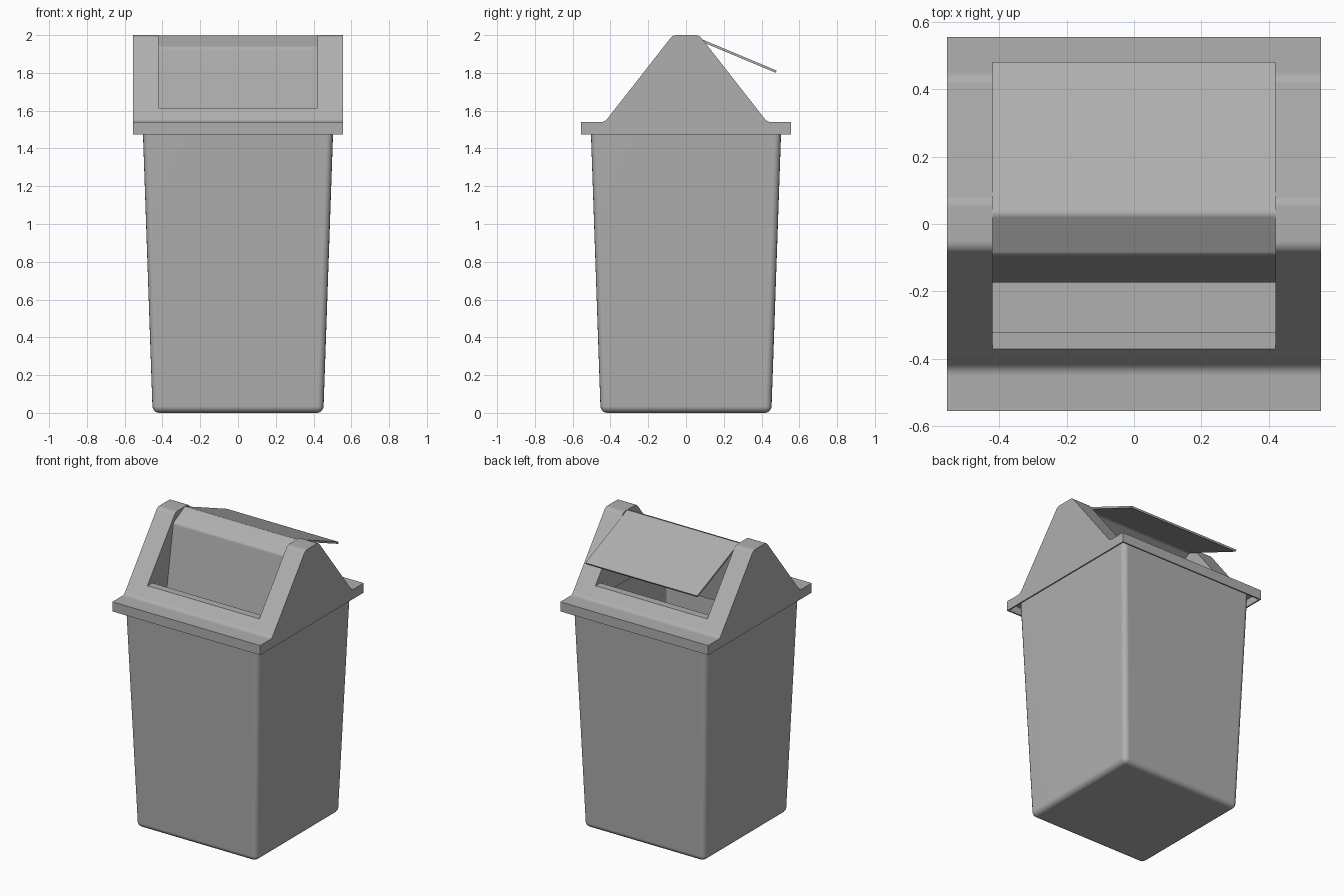
import bpy, bmesh, math
from mathutils import Vector

if "Cube" in bpy.data.objects:
    bpy.data.objects.remove(bpy.data.objects["Cube"])

grey = bpy.data.materials.new("mid_grey")
grey.diffuse_color = (0.43, 0.43, 0.43, 1)
grey.use_nodes = True
grey.node_tree.nodes["Principled BSDF"].inputs["Base Color"].default_value = grey.diffuse_color


def finish(name, bm):
    bmesh.ops.recalc_face_normals(bm, faces=bm.faces)
    me = bpy.data.meshes.new(name)
    bm.to_mesh(me)
    bm.free()
    me.materials.append(grey)
    ob = bpy.data.objects.new(name, me)
    bpy.context.collection.objects.link(ob)
    return ob


def extrude_x(name, profile, half):
    """Extrude a closed (y, z) profile symmetrically along x."""
    bm = bmesh.new()
    face = bm.faces.new([bm.verts.new((-half, y, z)) for y, z in profile])
    ext = bmesh.ops.extrude_face_region(bm, geom=[face])["geom"]
    bmesh.ops.translate(bm, vec=(2 * half, 0, 0),
                        verts=[v for v in ext if isinstance(v, bmesh.types.BMVert)])
    return finish(name, bm)


def soften(profile, indices, width):
    """Replace chosen profile corners by short rounded bends."""
    out = []
    n = len(profile)
    for i, p in enumerate(profile):
        p = Vector(p)
        if i not in indices:
            out.append(p)
            continue
        a = p + (Vector(profile[i - 1]) - p).normalized() * width
        b = p + (Vector(profile[(i + 1) % n]) - p).normalized() * width
        for t in (0, 0.33, 0.67, 1):
            out.append(a * (1 - t) ** 2 + p * 2 * t * (1 - t) + b * t * t)
    return out


def mirrored(half):
    return half + [(-y, z) for y, z in reversed(half)]


def activate(ob):
    bpy.ops.object.select_all(action='DESELECT')
    ob.select_set(True)
    bpy.context.view_layer.objects.active = ob


def apply_all(ob):
    activate(ob)
    for m in list(ob.modifiers):
        bpy.ops.object.modifier_apply(modifier=m.name)


def smooth(ob, angle=35):
    activate(ob)
    bpy.ops.object.shade_smooth_by_angle(angle=math.radians(angle))
    wn = ob.modifiers.new("flat_panels", 'WEIGHTED_NORMAL')
    wn.keep_sharp = True
    apply_all(ob)


# Tapered, open-topped bin body with rounded corners
TOP = 1.53
bm = bmesh.new()
bmesh.ops.create_cube(bm, size=2)
for v in bm.verts:
    top = v.co.z > 0
    h = 0.505 if top else 0.452
    v.co = (math.copysign(h, v.co.x), math.copysign(h, v.co.y), TOP if top else 0)
bmesh.ops.delete(bm, geom=[f for f in bm.faces if f.calc_center_median().z > 1.4],
                 context='FACES_ONLY')
bmesh.ops.bevel(bm, geom=[e for e in bm.edges if not e.is_boundary],
                offset=0.035, segments=4, profile=0.5, affect='EDGES')
bin_body = finish("bin_body", bm)
wall = bin_body.modifiers.new("wall", 'SOLIDIFY')
wall.thickness = 0.02
wall.offset = -1
apply_all(bin_body)
smooth(bin_body)

# Gabled lid with a square rim and softly rounded folds
gable = mirrored([(0.555, 1.475), (0.555, 1.54), (0.43, 1.54), (0.07, 2.0)])
lid = extrude_x("lid", soften(gable, (2, 3, 4, 5), 0.02), 0.555)

# Cutters: opening across both slopes with its chute, and the hollow under the rim
chute = mirrored([(0.32, 1.4), (0.32, 1.615), (0.7, 1.615), (0.7, 2.2)])
hollow = mirrored([(0.545, 1.3), (0.545, 1.525)])
for name, profile, half in (("hollow_cutter", hollow, 0.545), ("opening_cutter", chute, 0.42)):
    cutter = extrude_x(name, profile, half)
    cutter.hide_render = True
    cut = lid.modifiers.new(name, 'BOOLEAN')
    cut.operation = 'DIFFERENCE'
    cut.solver = 'EXACT'
    cut.object = cutter
    apply_all(lid)
    bpy.data.objects.remove(cutter, do_unlink=True)
smooth(lid)

# Swing flap: thin folded sheet, tipped open toward the back
sheet = [(-0.174, 1.453), (-0.093, 1.936), (0.03, 2.001), (0.48, 1.812),
         (0.474, 1.801), (0.03, 1.987), (-0.082, 1.927), (-0.162, 1.451)]
swing_flap = extrude_x("swing_flap", soften(sheet, (1, 2, 5, 6), 0.012), 0.42)
smooth(swing_flap)
